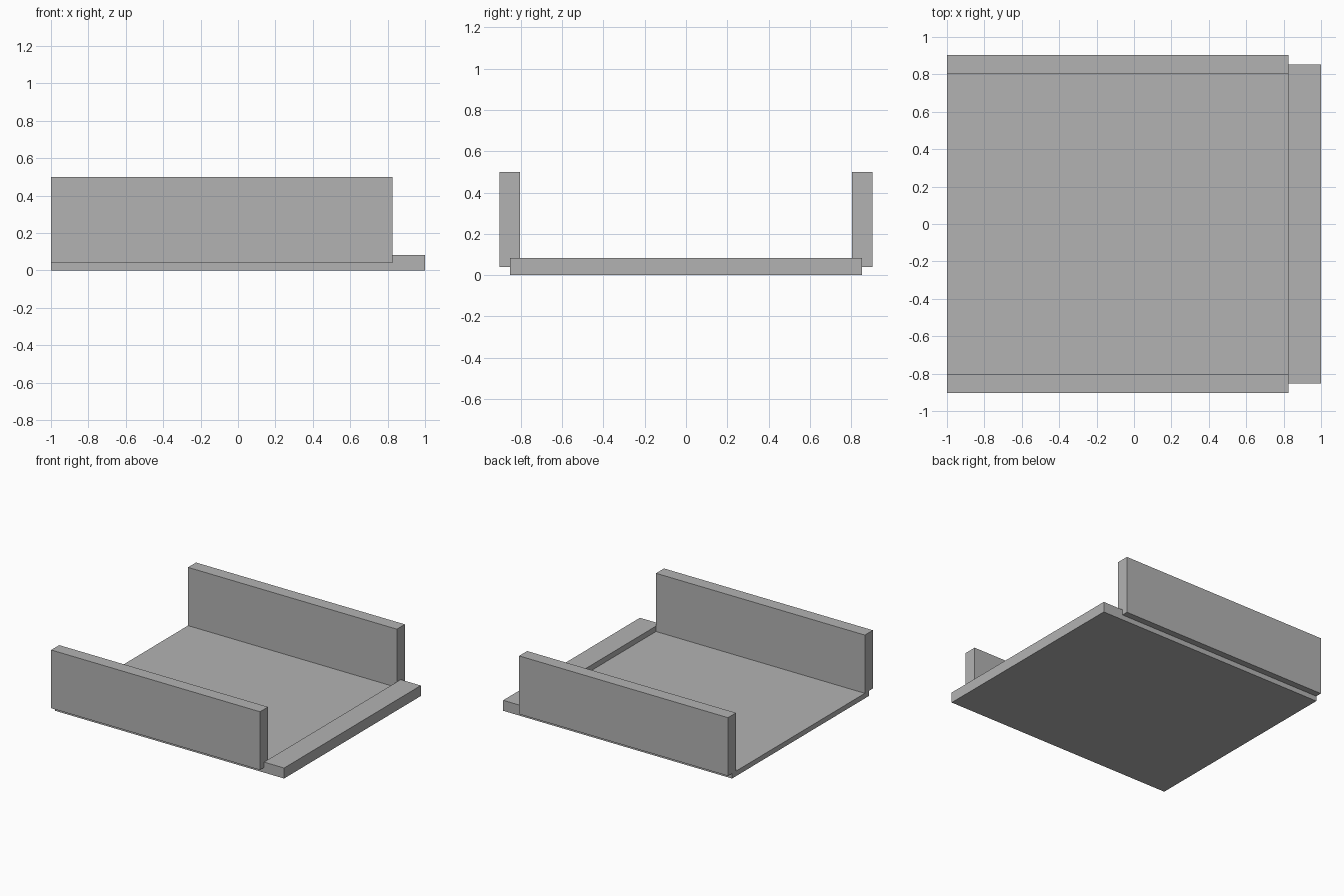
import bpy

# Remove the default cube
cube = bpy.data.objects.get("Cube")
if cube:
    bpy.data.objects.remove(cube, do_unlink=True)

# Single grey material
grey = bpy.data.materials.new("plain grey")
grey.use_nodes = True
colour = (0.45, 0.45, 0.45, 1)
grey.diffuse_color = colour
grey.node_tree.nodes["Principled BSDF"].inputs["Base Color"].default_value = colour


def box(name, low, high):
    """Flat-sided box spanning two opposite corners."""
    centre = [(a + b) / 2 for a, b in zip(low, high)]
    bpy.ops.mesh.primitive_cube_add(size=1, location=centre)
    part = bpy.context.object
    part.name = name
    part.scale = [b - a for a, b in zip(low, high)]
    bpy.ops.object.transform_apply(location=False, rotation=False, scale=True)
    part.data.materials.append(grey)
    return part


STEP_X = 0.825    # where the floor meets the raised end strip
FLOOR_TOP = 0.04
HALF_WIDTH = 0.853

# Thin floor and the thicker strip across its open end
box("floor", (-1, -HALF_WIDTH, 0), (STEP_X, HALF_WIDTH, FLOOR_TOP))
box("end_strip", (STEP_X, -HALF_WIDTH, 0), (1, HALF_WIDTH, 0.083))

# Side walls overhang the floor edges
box("front_wall", (-1, -0.904, FLOOR_TOP), (STEP_X, -0.804, 0.5))
box("back_wall", (-1, 0.804, FLOOR_TOP), (STEP_X, 0.904, 0.5))
